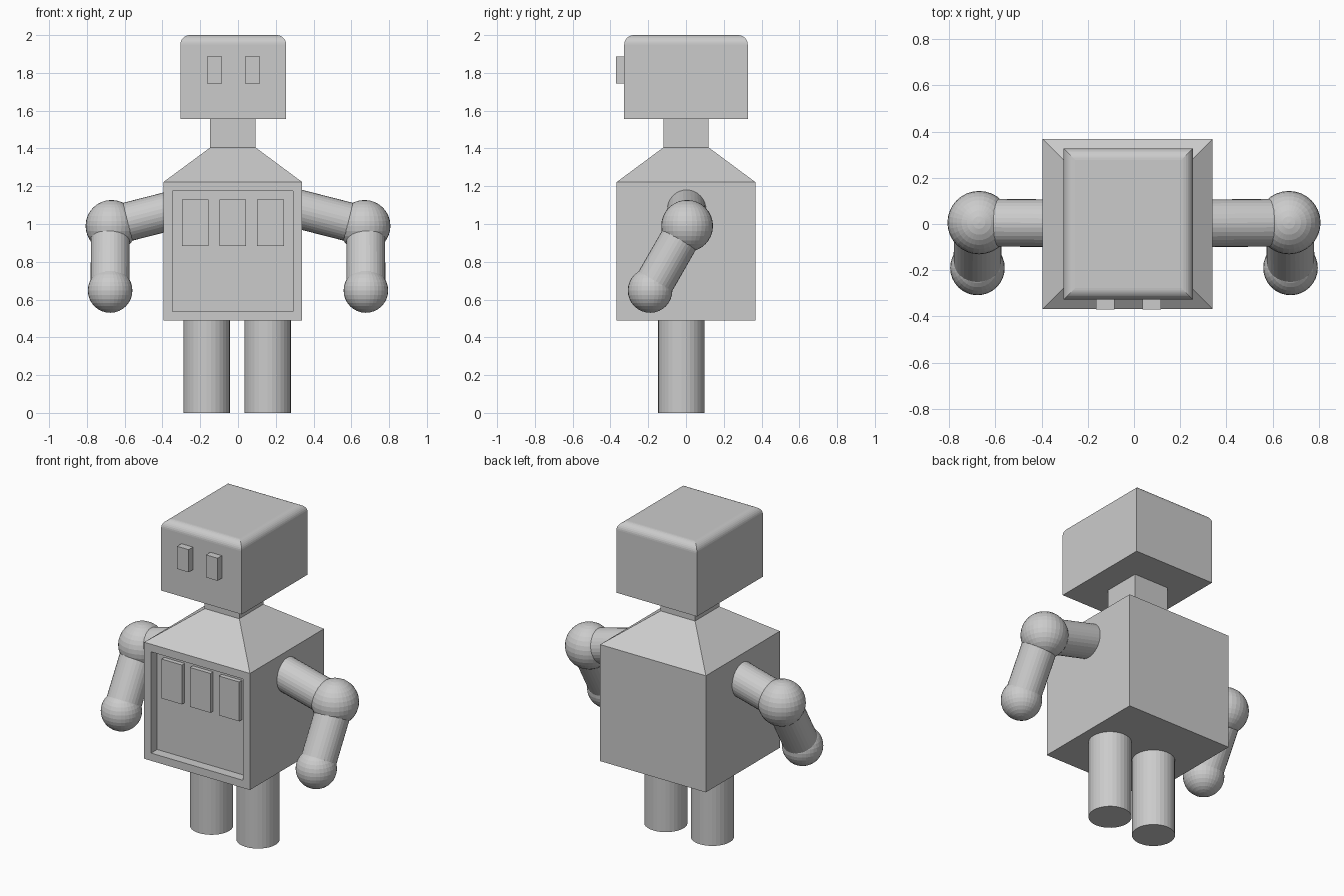
import bpy, bmesh
from mathutils import Vector

if "Cube" in bpy.data.objects:
    bpy.data.objects.remove(bpy.data.objects["Cube"])

grey = bpy.data.materials.new("plain grey")
grey.diffuse_color = (0.6, 0.6, 0.6, 1)
grey.use_nodes = True
grey.node_tree.nodes["Principled BSDF"].inputs["Base Color"].default_value = grey.diffuse_color


def finish(name, bm):
    bmesh.ops.recalc_face_normals(bm, faces=bm.faces[:])
    mesh = bpy.data.meshes.new(name)
    bm.to_mesh(mesh)
    bm.free()
    mesh.materials.append(grey)
    ob = bpy.data.objects.new(name, mesh)
    bpy.context.collection.objects.link(ob)
    return ob


def loft(rings):
    """Stack of rectangles (x0, x1, y0, y1, z), skinned and capped."""
    bm = bmesh.new()
    loops = [[bm.verts.new(p) for p in
              ((x0, y0, z), (x1, y0, z), (x1, y1, z), (x0, y1, z))]
             for x0, x1, y0, y1, z in rings]
    bm.faces.new(loops[0][::-1])
    bm.faces.new(loops[-1])
    for a, b in zip(loops, loops[1:]):
        for i in range(4):
            j = (i + 1) % 4
            bm.faces.new((a[i], a[j], b[j], b[i]))
    bm.normal_update()
    return bm


def box(name, x0, x1, y0, y1, z0, z1):
    return finish(name, loft([(x0, x1, y0, y1, z0), (x0, x1, y0, y1, z1)]))


def rod(name, a, b, r):
    a, b = Vector(a), Vector(b)
    bm = bmesh.new()
    bmesh.ops.create_cone(bm, cap_ends=True, segments=32, radius1=r,
                          radius2=r, depth=(b - a).length)
    ob = finish(name, bm)
    ob.rotation_mode = 'QUATERNION'
    ob.rotation_quaternion = Vector((0, 0, 1)).rotation_difference(b - a)
    ob.location = (a + b) / 2


def ball(name, c, r):
    bm = bmesh.new()
    bmesh.ops.create_uvsphere(bm, u_segments=32, v_segments=16, radius=r)
    finish(name, bm).location = c


# Torso with sloped shoulders and neck, front panel sunk in
bm = loft([(-0.395, 0.34, -0.367, 0.367, 0.49),
           (-0.395, 0.34, -0.367, 0.367, 1.222),
           (-0.147, 0.093, -0.12, 0.12, 1.405),
           (-0.147, 0.093, -0.12, 0.12, 1.555)])
front = [f for f in bm.faces
         if f.normal.y < -0.99 and f.calc_center_median().z < 1.2]
bmesh.ops.inset_region(bm, faces=front, thickness=0.068)
panel = bmesh.ops.extrude_discrete_faces(bm, faces=front)["faces"]
bmesh.ops.translate(bm, verts=panel[0].verts[:], vec=(0, 0.06, 0))
finish("torso", bm)

# Chest buttons on the panel floor
for x in (-0.226, -0.028, 0.172):
    box("chest_button", x - 0.071, x + 0.071, -0.335, -0.29, 0.883, 1.13)

# Head, rounded along the top rim only
bm = loft([(-0.305, 0.255, -0.327, 0.327, 1.555),
           (-0.305, 0.255, -0.327, 0.327, 2.0)])
rim = [e for e in bm.edges if all(v.co.z > 1.99 for v in e.verts)]
bmesh.ops.bevel(bm, geom=rim, offset=0.05, segments=8, profile=0.5,
                affect='EDGES')
finish("head", bm)

# Eyes
for x in (-0.124, 0.077):
    box("eye", x - 0.04, x + 0.04, -0.37, -0.31, 1.745, 1.887)

# Legs
for x in (-0.166, 0.157):
    rod("leg", (x, -0.025, 0), (x, -0.025, 0.52), 0.123)

# Arms
for s in (-1, 1):
    elbow = (s * 0.67, 0.006, 0.99)
    hand = (s * 0.677, -0.19, 0.648)
    rod("upper_arm", (s * 0.29, 0.003, 1.087), elbow, 0.103)
    rod("forearm", (s * 0.676, 0.006, 0.99), hand, 0.103)
    ball("elbow", elbow, 0.137)
    ball("hand", hand, 0.118)
